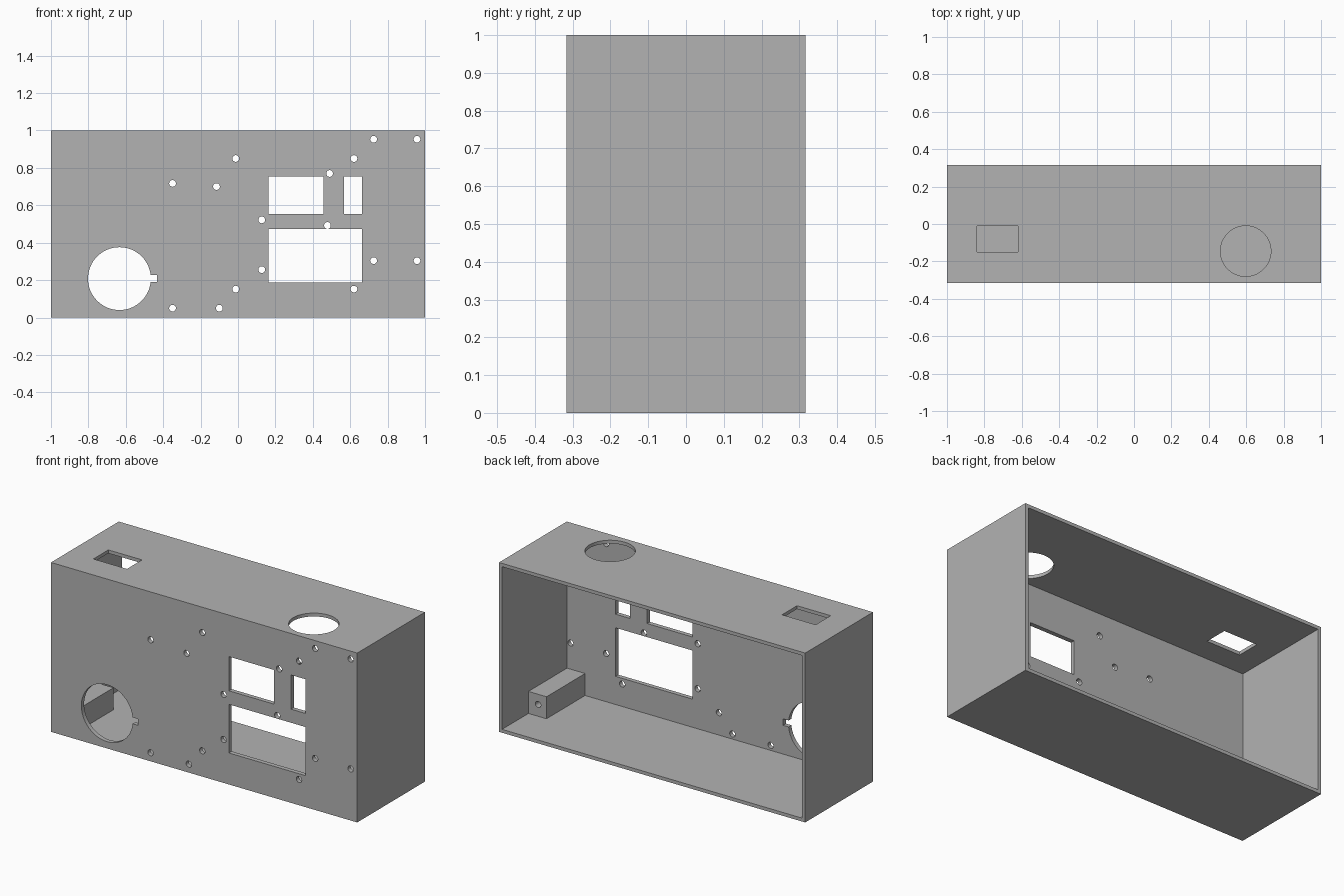
import bpy
from mathutils import Vector

if "Cube" in bpy.data.objects:
    bpy.data.objects.remove(bpy.data.objects["Cube"], do_unlink=True)

DEPTH = 0.316      # half depth of the case
WALL = 0.02        # side, top and bottom walls
PANEL = 0.026      # front panel
SCREW = 0.018      # screw hole radius

grey = bpy.data.materials.new("plain grey")
grey.use_nodes = True
colour = (0.45, 0.45, 0.45, 1)
grey.diffuse_color = colour
grey.node_tree.nodes["Principled BSDF"].inputs["Base Color"].default_value = colour


def box(name, low, high):
    low, high = Vector(low), Vector(high)
    bpy.ops.mesh.primitive_cube_add(size=1, location=(low + high) / 2)
    ob = bpy.context.object
    ob.name = name
    ob.scale = high - low
    bpy.ops.object.transform_apply(location=True, rotation=False, scale=True)
    ob.data.materials.append(grey)
    return ob


def cylinder(name, centre, radius, length, axis, sides):
    turn = (1.570796, 0, 0) if axis == "y" else (0, 0, 0)
    bpy.ops.mesh.primitive_cylinder_add(vertices=sides, radius=radius, depth=length,
                                        location=centre, rotation=turn)
    ob = bpy.context.object
    ob.name = name
    ob.data.materials.append(grey)
    return ob


def cut(target, cutter):
    cutter.hide_render = True
    mod = target.modifiers.new("cut", "BOOLEAN")
    mod.operation = "DIFFERENCE"
    mod.solver = "EXACT"
    mod.object = cutter
    bpy.context.view_layer.objects.active = target
    bpy.ops.object.modifier_apply(modifier=mod.name)
    bpy.data.objects.remove(cutter, do_unlink=True)


def finish(ob):
    bpy.ops.object.select_all(action="DESELECT")
    ob.select_set(True)
    bpy.context.view_layer.objects.active = ob
    bpy.ops.object.shade_smooth_by_angle()


# Case, open at the back
case = box("case", (-1, -DEPTH, 0), (1, DEPTH, 1))
cut(case, box("cavity", (WALL - 1, PANEL - DEPTH, WALL), (1 - WALL, DEPTH + 0.1, 1 - WALL)))

# Rectangular windows in the front panel, and the notch beside the round opening
for x0, x1, z0, z1 in [(0.162, 0.457, 0.553, 0.755), (0.568, 0.663, 0.553, 0.755),
                       (0.162, 0.663, 0.186, 0.473), (-0.52, -0.432, 0.19, 0.228)]:
    cut(case, box("window", (x0, -DEPTH - 0.05, z0), (x1, -DEPTH + 0.08, z1)))

# Round opening in the front panel
cut(case, cylinder("round_opening", (-0.634, -DEPTH, 0.208), 0.168, 0.16, "y", 64))

# Screw holes in the front panel
holes = [(-0.35, 0.717), (-0.115, 0.70), (0.49, 0.77), (0.127, 0.522),
         (0.478, 0.492), (0.127, 0.256), (-0.35, 0.05), (-0.10, 0.05)]
holes += [(x, z) for x in (-0.012, 0.62) for z in (0.152, 0.85)]
holes += [(x, z) for x in (0.725, 0.957) for z in (0.304, 0.953)]
for x, z in holes:
    cut(case, cylinder("screw_hole", (x, -DEPTH, z), SCREW, 0.16, "y", 24))

# Button slot and round hole in the top
cut(case, box("top_slot", (-0.84, -0.15, 0.9), (-0.62, -0.01, 1.1)))
cut(case, cylinder("top_round_hole", (0.597, -0.145, 1), 0.135, 0.2, "z", 64))
finish(case)

# Mounting blocks in the lower corners, each with a blind screw hole
for side, s in (("left", 1), ("right", -1)):
    xs = sorted((s * 0.862, s * 0.985))
    block = box(side + "_mounting_block", (xs[0], -DEPTH + 0.02, 0.015), (xs[1], 0.07, 0.15))
    cut(block, cylinder("block_hole", (s * 0.917, 0.07, 0.09), SCREW, 0.3, "y", 24))
    finish(block)
